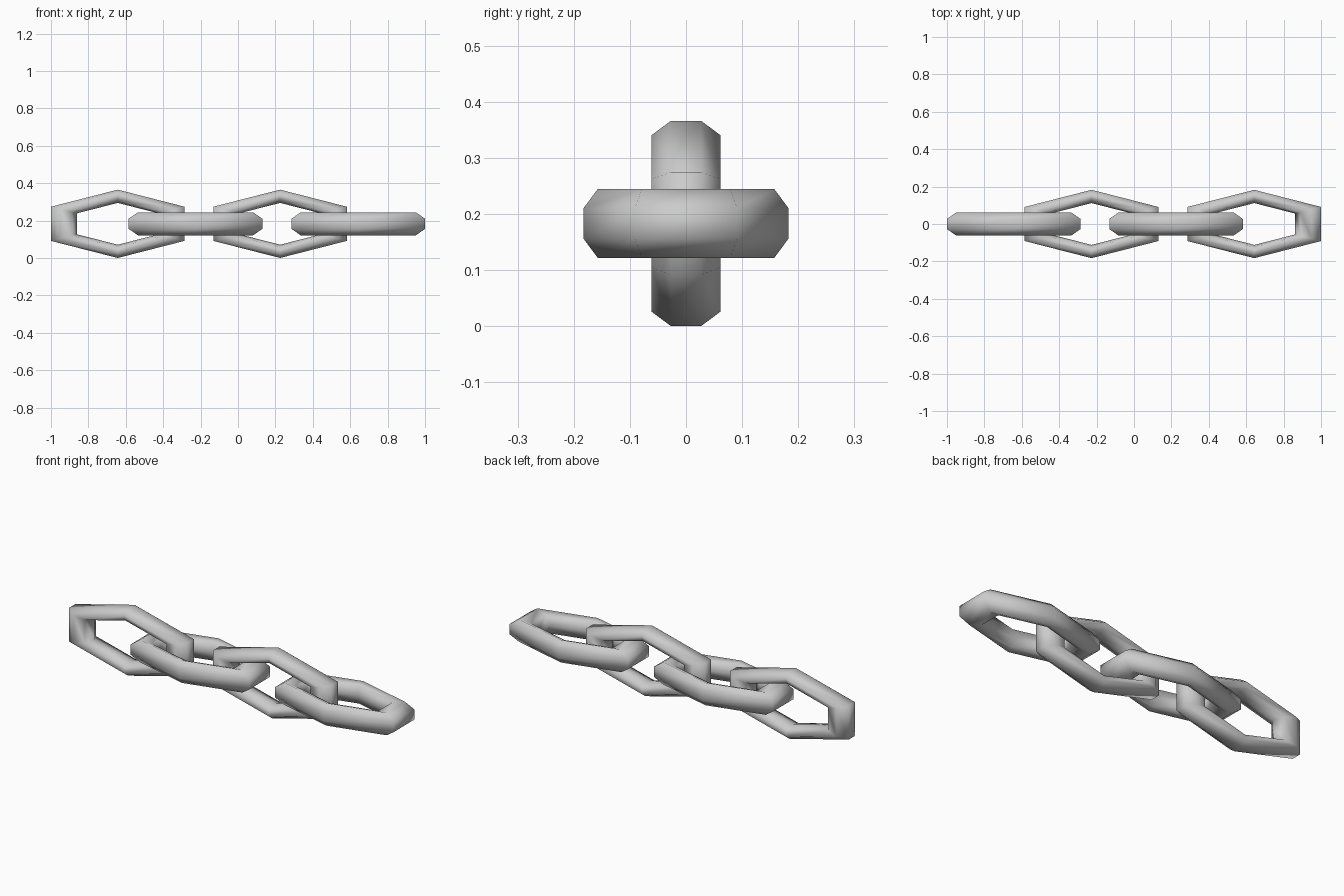
import bpy, bmesh
from math import sin, cos, pi
from mathutils import Matrix

if "Cube" in bpy.data.objects:
    bpy.data.objects.remove(bpy.data.objects["Cube"])

MAJOR, MINOR = 6, 7          # low-poly ring: six corners, seven-sided section
TUBE = 0.25                  # tube radius relative to ring radius
SX, SY, SZ = 0.3366, 0.149, 0.252   # stretched along the chain


def chain_link(name, x, upright):
    """Stretched six-cornered ring, flat or turned upright about the chain axis."""
    bm = bmesh.new()
    rings = []
    for i in range(MAJOR):
        a = pi / 6 + i * 2 * pi / MAJOR
        ring = []
        for j in range(MINOR):
            b = (j + 0.5) * 2 * pi / MINOR      # flat facet faces outward
            d = 1 + TUBE * cos(b)
            ring.append(bm.verts.new((SX * d * cos(a), SY * d * sin(a), SZ * TUBE * sin(b))))
        rings.append(ring)
    for i in range(MAJOR):
        r, s = rings[i], rings[(i + 1) % MAJOR]
        for j in range(MINOR):
            k = (j + 1) % MINOR
            bm.faces.new((r[j], s[j], s[k], r[k])).smooth = True
    if upright:
        bm.transform(Matrix.Rotation(pi / 2, 4, 'X'))
    bmesh.ops.recalc_face_normals(bm, faces=bm.faces)
    mesh = bpy.data.meshes.new(name)
    bm.to_mesh(mesh)
    bm.free()
    ob = bpy.data.objects.new(name, mesh)
    ob.location = (x, 0, 0.183)
    bpy.context.collection.objects.link(ob)


# Four interlocked links, alternately upright and flat
for n, x in enumerate((-0.643, -0.227, 0.225, 0.643)):
    chain_link(f"chain_link_{n + 1}", x, n % 2 == 0)
